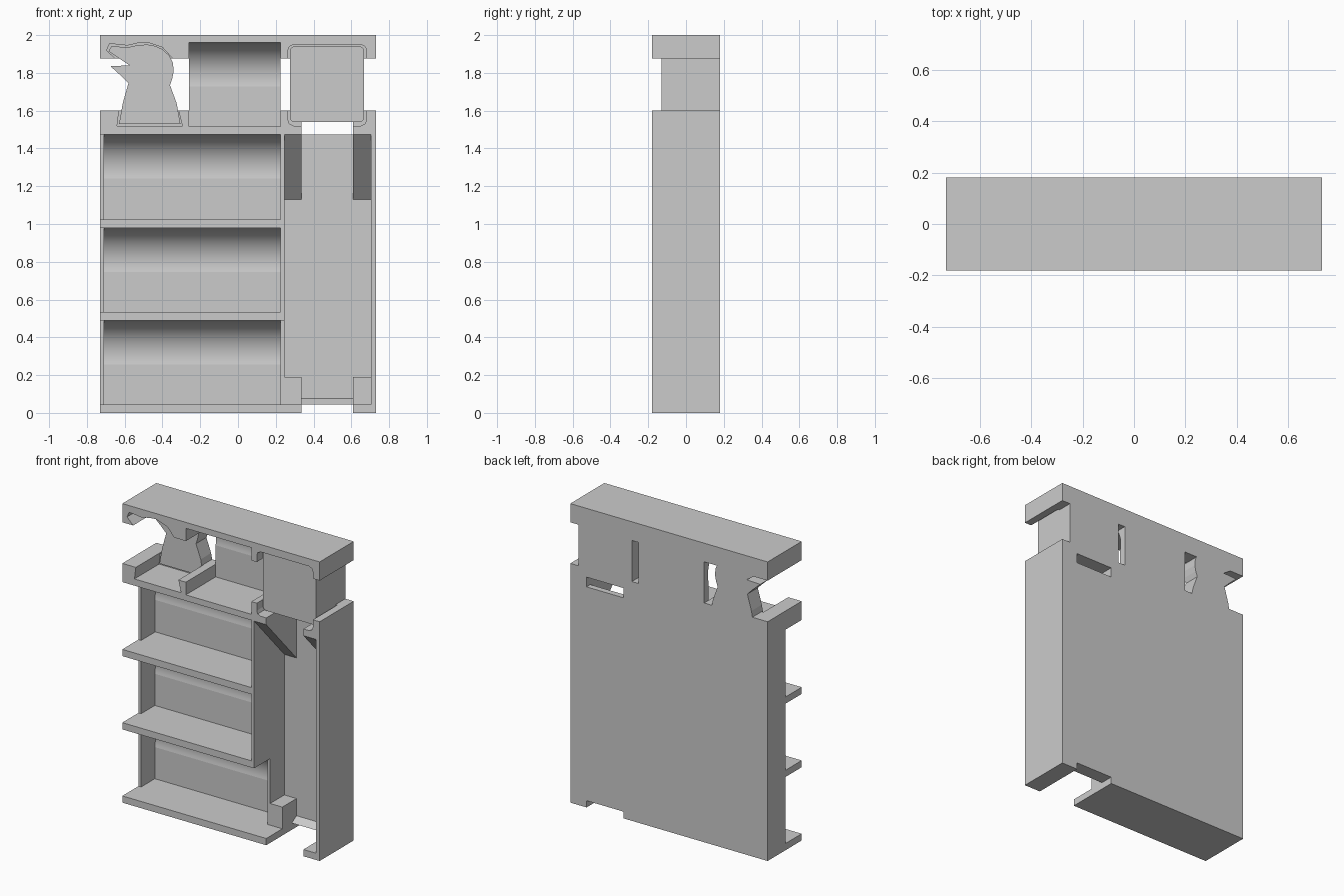
import bpy, bmesh, math
from mathutils import Vector

if "Cube" in bpy.data.objects:
    bpy.data.objects.remove(bpy.data.objects["Cube"])

grey = bpy.data.materials.new("plain_grey")
grey.use_nodes = True
grey.diffuse_color = (0.6, 0.6, 0.6, 1)
grey.node_tree.nodes["Principled BSDF"].inputs["Base Color"].default_value = (0.6, 0.6, 0.6, 1)

FRONT, BACK, INNER, SET = -0.18, 0.18, 0.14, -0.01
LEFT, RIGHT = -0.73, 0.73


def prism(name, outline, a, b, axis="y", smooth=False):
    """Extrude an outline (x,z along y, or y,z along x) from a to b."""
    bm = bmesh.new()
    place = (lambda p: (p[0], a, p[1])) if axis == "y" else (lambda p: (a, p[0], p[1]))
    face = bm.faces.new([bm.verts.new(place(p)) for p in outline])
    ext = bmesh.ops.extrude_face_region(bm, geom=[face])
    move = Vector((0, b - a, 0)) if axis == "y" else Vector((b - a, 0, 0))
    bmesh.ops.translate(bm, vec=move, verts=[v for v in ext["geom"] if isinstance(v, bmesh.types.BMVert)])
    bmesh.ops.recalc_face_normals(bm, faces=bm.faces)
    mesh = bpy.data.meshes.new(name)
    bm.to_mesh(mesh)
    bm.free()
    mesh.materials.append(grey)
    ob = bpy.data.objects.new(name, mesh)
    bpy.context.collection.objects.link(ob)
    if smooth:
        bpy.ops.object.select_all(action="DESELECT")
        ob.select_set(True)
        bpy.context.view_layer.objects.active = ob
        bpy.ops.object.shade_smooth_by_angle(angle=math.radians(10))
    return ob


def box(name, x0, x1, y0, y1, z0, z1):
    return prism(name, [(x0, z0), (x1, z0), (x1, z1), (x0, z1)], y0, y1)


def rounded(x0, x1, z0, z1, r, steps=5):
    pts = []
    corners = [(x1 - r, z1 - r), (x0 + r, z1 - r), (x0 + r, z0 + r), (x1 - r, z0 + r)]
    for i, (cx, cz) in enumerate(corners):
        for k in range(steps + 1):
            t = math.pi / 2 * (i + k / steps)
            pts.append((cx + r * math.cos(t), cz + r * math.sin(t)))
    return pts


def cove(name, x0, x1, z, back):
    """Bay back: flat lower part, round hollow above it."""
    r, cy, cz = 0.19, -0.05, z + 0.255
    pts = [(back, z), (cy + r * math.cos(0.23), z)]
    for k in range(25):
        t = -0.23 + (math.pi / 2 + 0.23) * k / 24
        pts.append((cy + r * math.cos(t), cz + r * math.sin(t)))
    pts.append((back, cz + r))
    prism(name, pts, x0, x1, "x", True)


# Back, side walls and partition
box("back_panel", LEFT, RIGHT, INNER, BACK, 0.045, 1.475)
box("right_side_wall", LEFT, -0.71, SET, BACK, 0, 1.475)
box("left_side_wall", 0.705, RIGHT, FRONT, BACK, 0, 1.6)
box("partition_upper", 0.225, 0.245, FRONT, INNER, 0.49, 1.475)
box("partition_lower", 0.225, 0.245, SET, INNER, 0.04, 0.49)

# Floors and shelves
box("floor", LEFT, 0.335, FRONT, BACK, 0, 0.045)
box("channel_floor", 0.61, RIGHT, FRONT, BACK, 0, 0.045)
for i, z in enumerate((0.49, 0.98)):
    box(f"shelf_{i + 1}", LEFT, 0.245, FRONT, INNER, z, z + 0.045)

# Hollowed bay backs
for i, z in enumerate((0.045, 0.535, 1.03)):
    cove(f"bay_back_{i + 1}", -0.71, 0.225, z, 0.17)
cove("top_bay_back", -0.26, 0.225, 1.515, BACK)

# Channel blocks below and sloped brackets above
for side, x0, x1 in (("inner", 0.245, 0.335), ("outer", 0.61, 0.705)):
    box(f"channel_block_{side}", x0, x1, SET, INNER, 0.04, 0.19)
    prism(f"bracket_{side}", [(FRONT, 1.475), (INNER, 1.475), (INNER, 1.13)], x0, x1, "x")
prism("channel_ramp", [(0.09, 0.045), (INNER, 0.045), (INNER, 0.075)], 0.335, 0.61, "x")

# Middle slab with pockets in its upper edge
prism("middle_slab", [
    (LEFT, 1.475), (0.335, 1.475), (0.335, 1.52), (0.295, 1.52), (0.272, 1.53),
    (0.265, 1.55), (0.265, 1.6), (0.225, 1.6), (0.225, 1.515), (-0.26, 1.515),
    (-0.26, 1.6), (-0.315, 1.6), (-0.295, 1.52), (-0.64, 1.52), (-0.63, 1.6),
    (LEFT, 1.6)], FRONT, BACK)
prism("middle_slab_hook", [
    (0.61, 1.475), (RIGHT, 1.475), (RIGHT, 1.6), (0.68, 1.6), (0.68, 1.55),
    (0.673, 1.53), (0.65, 1.52), (0.61, 1.52)], FRONT, BACK)

# Top slab with pockets in its lower edge
prism("top_slab", [
    (LEFT, 1.875), (-0.65, 1.875), (-0.695, 1.92), (-0.68, 1.955), (-0.585, 1.945),
    (-0.53, 1.958), (-0.48, 1.962), (-0.40, 1.935), (-0.345, 1.875), (-0.26, 1.875),
    (-0.26, 1.96), (0.225, 1.96), (0.225, 1.875), (0.265, 1.875), (0.265, 1.92),
    (0.272, 1.94), (0.295, 1.95), (0.65, 1.95), (0.673, 1.94), (0.68, 1.92),
    (0.68, 1.875), (RIGHT, 1.875), (RIGHT, 2), (LEFT, 2)], FRONT, BACK)

# Pocket backs
box("pocket_back_low", LEFT, -0.26, 0.08, BACK, 1.475, 1.6)
box("pocket_back_high", LEFT, -0.26, 0.08, BACK, 1.875, 2)
box("square_back_high", 0.225, RIGHT, 0.08, BACK, 1.875, 2)
box("square_back_inner", 0.225, 0.335, 0.08, BACK, 1.475, 1.6)
box("square_back_outer", 0.61, RIGHT, 0.08, BACK, 1.475, 1.6)

# Bird and square block
prism("bird", [
    (-0.63, 1.53), (-0.61, 1.64), (-0.58, 1.745), (-0.62, 1.785), (-0.675, 1.835),
    (-0.575, 1.84), (-0.62, 1.87), (-0.685, 1.915), (-0.67, 1.942), (-0.585, 1.935),
    (-0.53, 1.947), (-0.48, 1.95), (-0.44, 1.943), (-0.40, 1.925), (-0.365, 1.893),
    (-0.345, 1.855), (-0.34, 1.81), (-0.348, 1.77), (-0.36, 1.735), (-0.325, 1.64),
    (-0.305, 1.53)], 0.07, BACK)
prism("square_block", rounded(0.275, 0.668, 1.54, 1.94, 0.025), -0.13, BACK)
